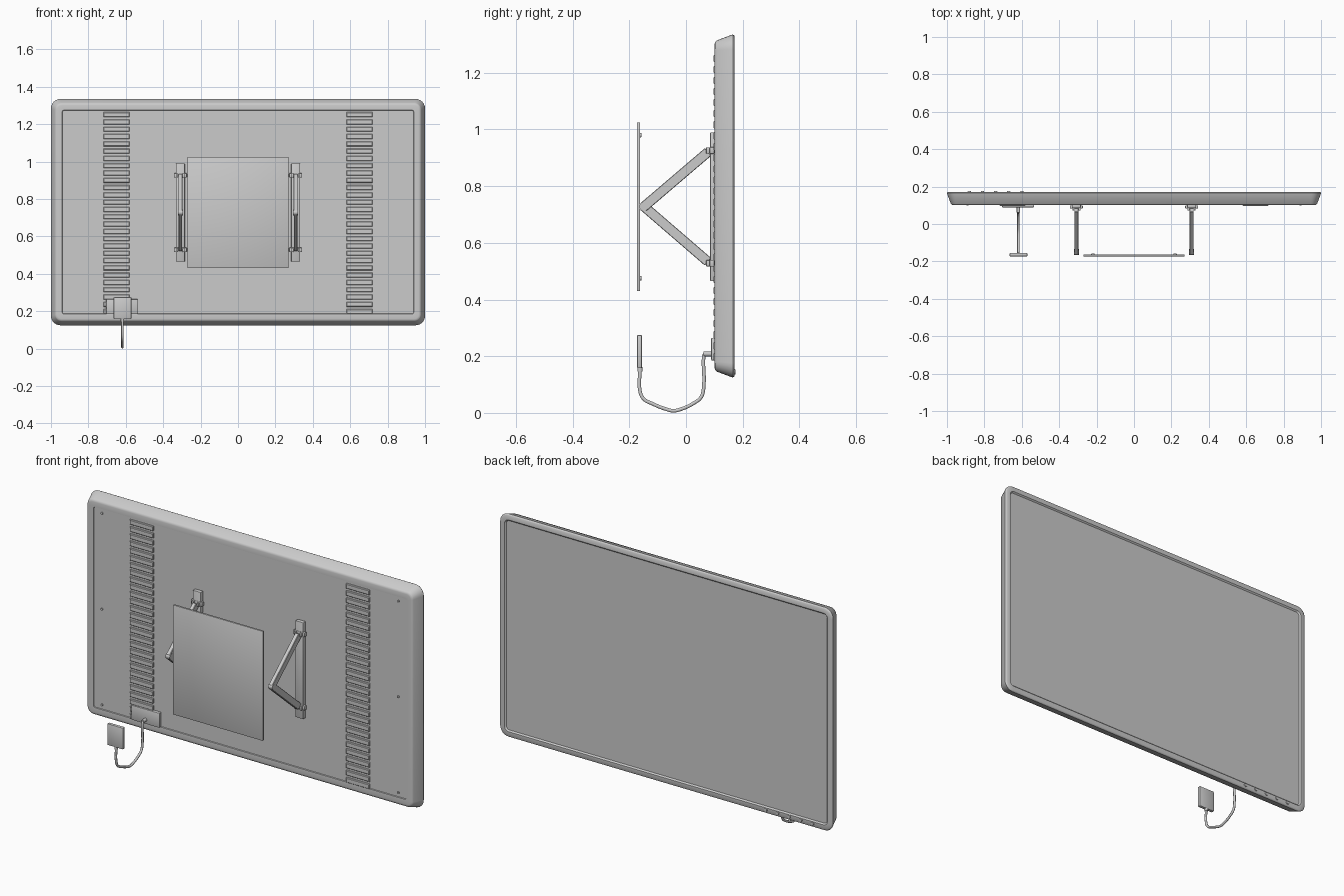
import bpy, bmesh, math
from mathutils import Vector, Matrix

if "Cube" in bpy.data.objects:
    bpy.data.objects.remove(bpy.data.objects["Cube"])


def finish(bm, name, smooth=True):
    bmesh.ops.recalc_face_normals(bm, faces=bm.faces)
    me = bpy.data.meshes.new(name)
    bm.to_mesh(me)
    bm.free()
    ob = bpy.data.objects.new(name, me)
    bpy.context.collection.objects.link(ob)
    if smooth:
        bpy.ops.object.select_all(action='DESELECT')
        ob.select_set(True)
        bpy.context.view_layer.objects.active = ob
        bpy.ops.object.shade_smooth_by_angle(angle=math.radians(35))
    return ob


def add_box(bm, x0, x1, y0, y1, z0, z1):
    m = Matrix.Translation(((x0 + x1) / 2, (y0 + y1) / 2, (z0 + z1) / 2))
    bmesh.ops.create_cube(bm, size=1, matrix=m @ Matrix.Diagonal((x1 - x0, y1 - y0, z1 - z0, 1)))


def box(name, *dims, bevel=0):
    bm = bmesh.new()
    add_box(bm, *dims)
    if bevel:
        bmesh.ops.bevel(bm, geom=bm.edges[:], offset=bevel, segments=2, profile=0.5, affect='EDGES')
    return finish(bm, name)


def cylinder(name, center, axis, r, length, r2=None, n=16):
    bm = bmesh.new()
    rot = Vector(axis).to_track_quat('Z', 'Y').to_matrix().to_4x4()
    bmesh.ops.create_cone(bm, cap_ends=True, segments=n, radius1=r, radius2=r if r2 is None else r2,
                          depth=length, matrix=Matrix.Translation(center) @ rot)
    return finish(bm, name)


# Television shell: rounded rectangle rings (inset, y, corner radius) from back to front
CZ, HX, HZ = 0.73, 1.0, 0.605
rings = [(0.062, 0.106, 0.008), (0.060, 0.102, 0.010), (0.034, 0.101, 0.025), (0.026, 0.103, 0.03),
         (0.021, 0.108, 0.035), (0.002, 0.158, 0.05), (0.0, 0.165, 0.05), (0.002, 0.169, 0.05),
         (0.007, 0.172, 0.045), (0.030, 0.172, 0.025), (0.037, 0.165, 0.018), (0.041, 0.165, 0.015)]
bm = bmesh.new()
loops = []
for inset, y, r in rings:
    loop = []
    for c, (sx, sz) in enumerate([(1, 1), (-1, 1), (-1, -1), (1, -1)]):
        for i in range(7):
            a = math.pi / 2 * (c + i / 6)
            loop.append(bm.verts.new((sx * (HX - inset - r) + r * math.cos(a), y,
                                      CZ + sz * (HZ - inset - r) + r * math.sin(a))))
    loops.append(loop)
for a, b in zip(loops, loops[1:]):
    for i in range(len(a)):
        j = (i + 1) % len(a)
        bm.faces.new((a[i], a[j], b[j], b[i]))
bm.faces.new(loops[0])
bm.faces.new(loops[-1])
finish(bm, "television_body")

# Control buttons along the lower bezel
for i in range(5):
    cylinder(f"button_{i + 1}", (-0.88 + i * 0.07, 0.173, 0.145), (0, 1, 0), 0.010, 0.005, 0.008)

# Parts on both sides of the back
for side, s in (("left", -1), ("right", 1)):
    # Vent of horizontal slats
    bm = bmesh.new()
    n, z0, pitch = 28, 0.181, 0.039
    xa, xb = sorted((s * 0.58, s * 0.72))
    for i in range(n):
        z = z0 + i * pitch
        add_box(bm, xa, xb, 0.097, 0.108, z + 0.004, z + 0.030)
    bmesh.ops.bevel(bm, geom=[e for e in bm.edges if all(v.co.y < 0.1 for v in e.verts)],
                    offset=0.003, segments=1, affect='EDGES')
    finish(bm, f"vent_slats_{side}", smooth=False)

    # Back cover screws
    for i, z in enumerate((0.21, 0.73, 1.25)):
        cylinder(f"cover_screw_{side}_{i + 1}", (s * 0.89, 0.104, z), (0, 1, 0), 0.006, 0.008)

    # Mounting rail
    cx = s * 0.308
    box(f"mount_rail_{side}", cx - 0.024, cx + 0.024, 0.085, 0.108, 0.465, 0.99, bevel=0.004)

    # Folding arms with end clamps and hinge pins
    for part, k in (("upper", 1), ("lower", -1)):
        a = Vector((cx, -0.148, 0.728))
        b = Vector((cx, 0.078, 0.727 + k * 0.194))
        d = b - a
        bm = bmesh.new()
        ang = math.atan2(d.z, d.y)
        w = 0.011 if k > 0 else 0.0095
        add_box(bm, -w, w, -0.004, d.length, -0.0175, 0.0175)
        bmesh.ops.bevel(bm, geom=bm.edges[:], offset=0.002, segments=1, affect='EDGES')
        bm.transform(Matrix.Translation(a) @ Matrix.Rotation(ang, 4, 'X'))
        finish(bm, f"{part}_arm_{side}")
        zc = 0.727 + k * 0.199
        box(f"{part}_clamp_{side}", cx - 0.034, cx + 0.034, 0.083, 0.1, zc - 0.012, zc + 0.012, bevel=0.003)
        for e in (-1, 1):
            box(f"{part}_hinge_lug_{side}_{'inner' if e * s < 0 else 'outer'}", cx + e * 0.017 - 0.005,
                cx + e * 0.017 + 0.005, 0.071, 0.09, zc - 0.011, zc + 0.011, bevel=0.002)
    cylinder(f"elbow_pin_{side}", (cx, -0.150, 0.728), (1, 0, 0), 0.015, 0.026)

# Wall plate with corner screws
box("wall_plate", -0.27, 0.27, -0.173, -0.162, 0.43, 1.025, bevel=0.002)
for x in (-0.22, 0.22):
    for z in (0.475, 0.98):
        cylinder("wall_plate_screw", (x, -0.160, z), (0, 1, 0), 0.009, 0.006, 0.007)

# Power input housing and plug
box("power_housing", -0.705, -0.535, 0.089, 0.108, 0.185, 0.265, bevel=0.003)
cylinder("power_plug", (-0.618, 0.077, 0.208), (0, 1, 0), 0.009, 0.030)

# Wall socket block
box("socket_block", -0.665, -0.57, -0.173, -0.155, 0.158, 0.275, bevel=0.004)
cylinder("socket_cable_collar", (-0.618, -0.162, 0.154), (0, 0, 1), 0.009, 0.016)

# Hanging cable
path = [(-0.162, 0.155), (-0.162, 0.075), (-0.148, 0.048), (-0.12, 0.033), (-0.07, 0.013), (-0.044, 0.0075),
        (-0.018, 0.013), (0.03, 0.036), (0.053, 0.055), (0.062, 0.085), (0.062, 0.195), (0.066, 0.206), (0.08, 0.208)]
cu = bpy.data.curves.new("power_cable", 'CURVE')
cu.dimensions = '3D'
cu.bevel_depth = 0.0065
cu.bevel_resolution = 3
cu.resolution_u = 4
cu.use_fill_caps = True
sp = cu.splines.new('BEZIER')
sp.bezier_points.add(len(path) - 1)
for p, (y, z) in zip(sp.bezier_points, path):
    p.co = (-0.618, y, z)
    p.handle_left_type = p.handle_right_type = 'AUTO'
cable = bpy.data.objects.new("power_cable", cu)
bpy.context.collection.objects.link(cable)
bpy.ops.object.select_all(action='DESELECT')
cable.select_set(True)
bpy.context.view_layer.objects.active = cable
bpy.ops.object.convert(target='MESH')
bpy.ops.object.shade_smooth_by_angle(angle=math.radians(40))
